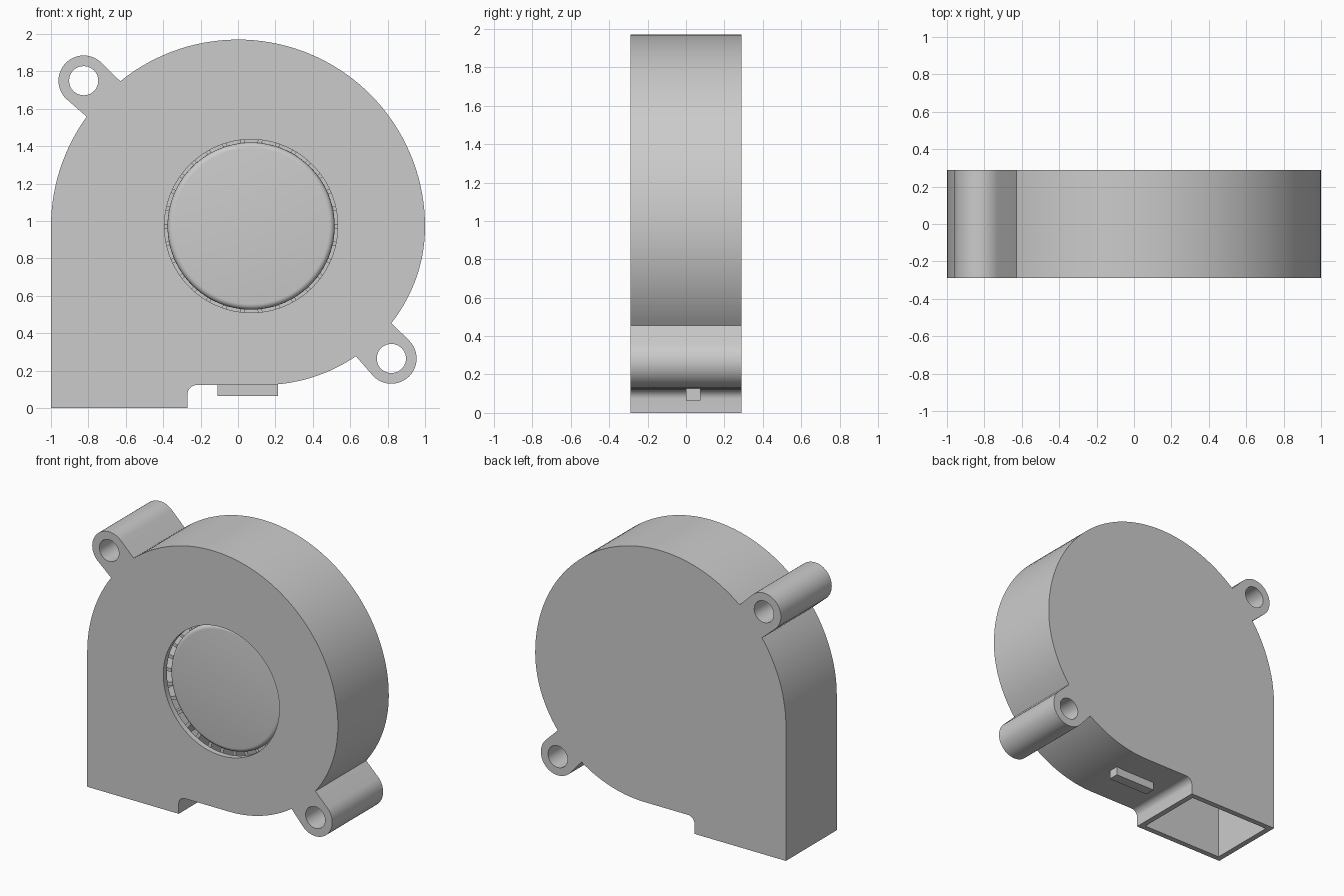
import bpy, bmesh
from math import sin, cos, radians, pi

if "Cube" in bpy.data.objects:
    bpy.data.objects.remove(bpy.data.objects["Cube"])

HALF = 0.29      # half depth of the housing
WALL = 0.04
HUB = (0.07, 0.973)
EARS = [(-0.825, 1.75), (0.82, 0.265)]


def arc(cx, cz, rx, rz, a0, a1, n):
    """Points of an elliptical arc in the xz plane, angles in degrees."""
    out = []
    for i in range(n + 1):
        t = radians(a0 + (a1 - a0) * i / n)
        out.append((cx + rx * cos(t), cz + rz * sin(t)))
    return out


def finish(name, bm):
    bmesh.ops.recalc_face_normals(bm, faces=bm.faces[:])
    mesh = bpy.data.meshes.new(name)
    bm.to_mesh(mesh)
    bm.free()
    ob = bpy.data.objects.new(name, mesh)
    bpy.context.collection.objects.link(ob)
    return ob


def add_prism(bm, pts, y0, y1):
    """Extrude an xz outline from y0 to y1."""
    face = bm.faces.new([bm.verts.new((x, y0, z)) for x, z in pts])
    ext = bmesh.ops.extrude_face_region(bm, geom=[face])
    moved = [v for v in ext["geom"] if isinstance(v, bmesh.types.BMVert)]
    bmesh.ops.translate(bm, vec=(0, y1 - y0, 0), verts=moved)


def prism(name, pts, y0, y1):
    bm = bmesh.new()
    add_prism(bm, pts, y0, y1)
    return finish(name, bm)


def circle(c, r, n):
    return arc(c[0], c[1], r, r, 0, 360 - 360 / n, n - 1)


def activate(ob):
    bpy.ops.object.select_all(action='DESELECT')
    ob.select_set(True)
    bpy.context.view_layer.objects.active = ob


def cut(ob, cutter):
    mod = ob.modifiers.new("cut", 'BOOLEAN')
    mod.operation = 'DIFFERENCE'
    mod.solver = 'EXACT'
    mod.object = cutter
    activate(ob)
    bpy.ops.object.modifier_apply(modifier=mod.name)
    bpy.data.objects.remove(cutter, do_unlink=True)


def smooth(ob):
    activate(ob)
    bpy.ops.object.shade_smooth_by_angle(angle=radians(30))


# housing outline: outlet, lower scroll, ear, upper scroll, ear
outline = [(-1, 0), (-0.27, 0)]
outline += arc(-0.22, 0.073, 0.05, 0.05, 180, 90, 8)
outline += arc(0.13, 0.97, 0.87, 0.847, -90, -54.9, 14)
outline += arc(*EARS[1], 0.135, 0.135, -135, 45, 24)
outline += arc(0.13, 0.97, 0.87, 0.847, -37.5, 0, 14)
outline += arc(0, 0.97, 1, 1, 0, 129, 50)[1:]
outline += arc(*EARS[0], 0.135, 0.135, 45, 225, 24)
outline += arc(0, 0.97, 1, 1, 144, 180, 14)
housing = prism("housing", outline, -HALF, HALF)

# air cavity, open at the outlet
inner = [(-1 + WALL, -0.1), (-0.27 - WALL, -0.1)]
inner += arc(-0.22, 0.073, 0.05 + WALL, 0.05 + WALL, 180, 90, 8)
inner += arc(0.13, 0.97, 0.87 - WALL, 0.847 - WALL, -90, 0, 36)
inner += arc(0, 0.97, 1 - WALL, 1 - WALL, 0, 180, 70)[1:]
cut(housing, prism("cavity", inner, -HALF + WALL, HALF - WALL))

# round inlet and screw holes
cut(housing, prism("inlet", circle(HUB, 0.463, 96), -0.4, -0.1))
for c in EARS:
    cut(housing, prism("screw_hole", circle(c, 0.078, 40), -0.4, 0.4))
smooth(housing)

# impeller hub with a rounded front edge
bm = bmesh.new()
profile = [(0, 0.245), (0.447, 0.245), (0.447, -0.205)]
profile += [(0.417 + 0.03 * cos(radians(a)), -0.21 - 0.03 * sin(radians(a)))
            for a in (18, 36, 54, 72, 90)]
profile += [(0, -0.24)]
vs = [bm.verts.new((HUB[0] + r, y, HUB[1])) for r, y in profile]
edges = [bm.edges.new(p) for p in zip(vs, vs[1:])]
bmesh.ops.spin(bm, geom=vs + edges, cent=(HUB[0], 0, HUB[1]), axis=(0, 1, 0),
               angle=2 * pi, steps=96, use_duplicate=False)
bmesh.ops.remove_doubles(bm, verts=bm.verts[:], dist=0.0005)
smooth(finish("impeller_hub", bm))

# impeller blades
bm = bmesh.new()
COUNT = 30
for i in range(COUNT):
    a = 2 * pi * i / COUNT
    quad = [(0.435, -0.012), (0.72, -0.012), (0.72, 0.012), (0.435, 0.012)]
    add_prism(bm, [(HUB[0] + u * cos(a) - v * sin(a),
                    HUB[1] + u * sin(a) + v * cos(a)) for u, v in quad],
              -0.21, 0.21)
finish("impeller_blades", bm)

# cable tab under the scroll
prism("cable_tab", [(-0.11, 0.065), (0.215, 0.065), (0.215, 0.15), (-0.11, 0.15)],
      0.0, 0.075)
